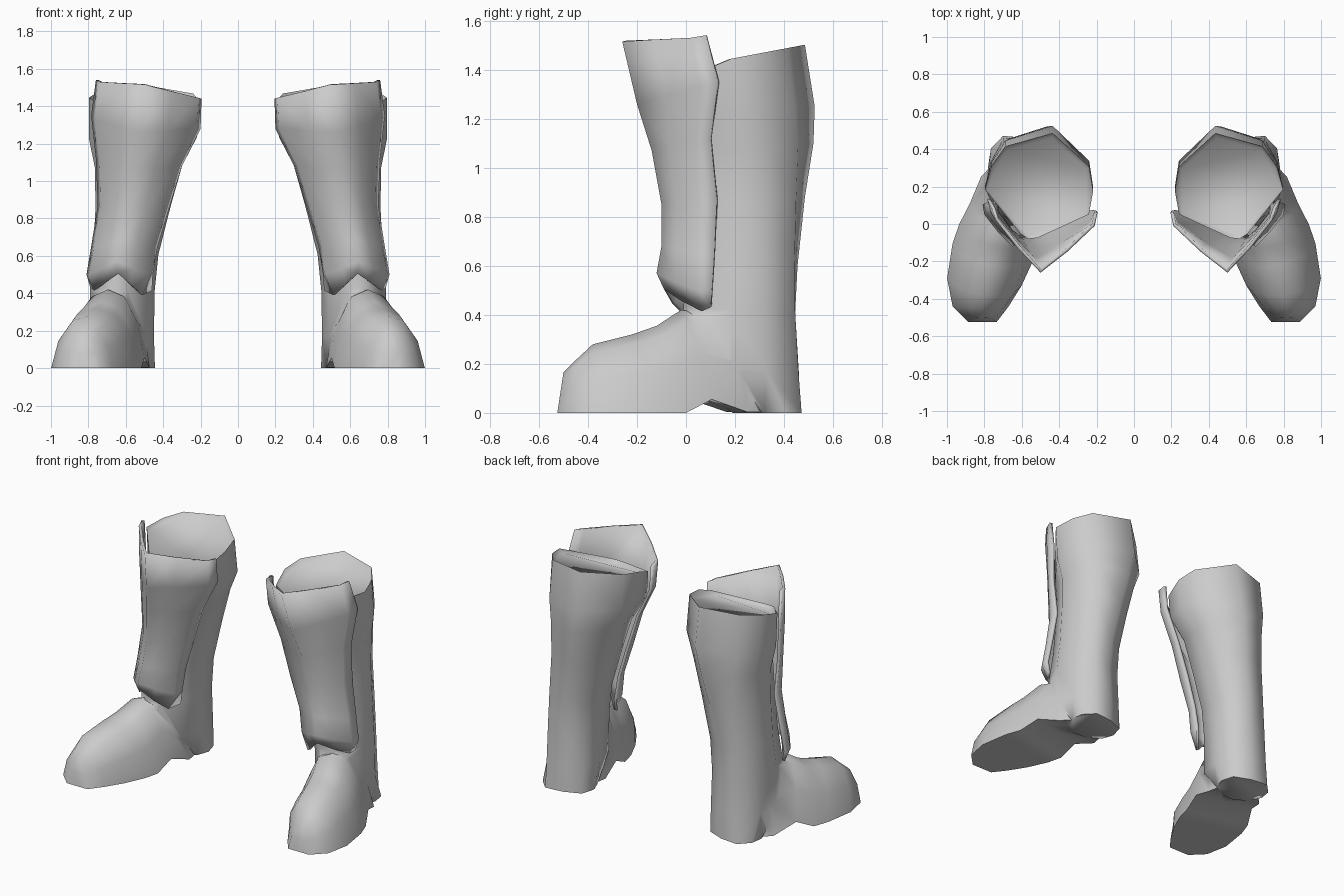
import bpy, bmesh, math
from mathutils import Vector

if "Cube" in bpy.data.objects:
    bpy.data.objects.remove(bpy.data.objects["Cube"])

grey = bpy.data.materials.new("plain_grey")
grey.diffuse_color = (0.6, 0.6, 0.6, 1)
grey.use_nodes = True
grey.node_tree.nodes["Principled BSDF"].inputs["Base Color"].default_value = grey.diffuse_color

# half sections from front to back: (position along front-back line, sideways share of the width)
CALF = [(0, 0), (0.03, 0.16), (0.35, 0.97), (0.57, 0.95), (0.78, 0.78), (1, 0)]
HEEL = [(0, 0), (0.08, 0.45), (0.35, 0.95), (0.65, 1), (0.94, 0.72), (1, 0)]
FOOT = [(0, 0), (0.10, 0.45), (0.48, 0.82), (1, 1), (1, 0.5), (1, 0)]


def section(front, back, width, k=0, tilt=0.24, a=CALF, b=HEEL):
    """Closed loop between a front and a back point; k blends half section a into b."""
    f, r = Vector(front), Vector(back)
    side = Vector((1, tilt, 0)).normalized() * width
    half = [(p[0] * (1 - k) + q[0] * k, p[1] * (1 - k) + q[1] * k) for p, q in zip(a, b)]
    loop = [f.lerp(r, s) + side * w for s, w in half]
    loop += [f.lerp(r, s) - side * w for s, w in half[-2:0:-1]]
    return loop


def skin(name, rows, closed, mirror):
    """Join rows of points into a surface, optionally mirrored to the other side."""
    bm = bmesh.new()
    sx = -1 if mirror else 1
    grid = [[bm.verts.new((p[0] * sx, p[1], p[2])) for p in r] for r in rows]
    n = len(grid[0])
    for a, b in zip(grid, grid[1:]):
        for i in range(n if closed else n - 1):
            j = (i + 1) % n
            bm.faces.new((a[i], a[j], b[j], b[i]))
    if closed:
        bm.faces.new(grid[0])
        bm.faces.new(grid[-1])
    bmesh.ops.recalc_face_normals(bm, faces=bm.faces)
    if not closed:                     # outside of the guard looks forward
        if sum(f.normal.y for f in bm.faces) > 0:
            bmesh.ops.reverse_faces(bm, faces=bm.faces)
    me = bpy.data.meshes.new(name)
    bm.to_mesh(me)
    bm.free()
    me.materials.append(grey)
    ob = bpy.data.objects.new(name, me)
    bpy.context.collection.objects.link(ob)
    return ob


def smooth(ob, angle):
    bpy.context.view_layer.objects.active = ob
    ob.select_set(True)
    bpy.ops.object.shade_smooth_by_angle(angle=math.radians(angle))
    ob.select_set(False)


# Leg: sections from the calf down to the heel
leg = [section(*r) for r in [
    ((.565, -.065, 1.36), (.44, .46, 1.47), .28),
    ((.565, -.08, 1.37), (.435, .485, 1.50), .295),
    ((.565, -.08, 1.22), (.435, .525, 1.25), .295),
    ((.585, -.04, 1.06), (.47, .52, 1.10), .235, .2),
    ((.61, -.02, .85), (.51, .485, .88), .20, .5),
    ((.645, .00, .62), (.56, .455, .60), .172, .8),
    ((.67, -.01, .43), (.575, .445, .40), .167, 1),
    ((.68, -.03, .17), (.575, .46, .17), .167, 1),
    ((.65, .19, 0), (.58, .46, 0), .165, 1),
]]
# top rim: gentle rise to the back, steeper drop at the front, sunk cap inside
for row, sink in ((leg[0], .025), (leg[1], 0)):
    for p in row:
        p.z = 1.44 - sink + (p.y - .16) * (.19 if p.y > .16 else .45)

# Foot: sections from inside the heel out to the toe
foot = [section(*r, a=FOOT, b=FOOT) for r in [
    ((.60, .34, .30), (.60, .36, .003), .10, 0),
    ((.645, .14, .40), (.645, .21, .003), .178, 0),
    ((.695, -.02, .42), (.69, .06, .055), .195, 0),
    ((.735, -.12, .355), (.725, -.05, .0), .215, 0),
    ((.765, -.22, .32), (.755, -.15, 0), .220, 0, .22),
    ((.795, -.38, .28), (.80, -.31, 0), .20, 0, .10),
    ((.815, -.45, .215), (.82, -.44, 0), .15, 0, 0),
    ((.815, -.50, .165), (.81, -.525, 0), .075, 0, 0),
]]

# Shin guard: inner edge, inner corner, ridge, outer corner, outer edge for each height
guard = [
    [(.195, .06, 1.44), (.21, -.01, 1.445), (.50, -.26, 1.515), (.74, .02, 1.53), (.76, .08, 1.54)],
    [(.20, .07, 1.28), (.22, .00, 1.28), (.53, -.20, 1.26), (.765, .06, 1.33), (.785, .13, 1.35)],
    [(.30, .06, 1.08), (.32, -.01, 1.08), (.57, -.14, 1.07), (.74, .04, 1.11), (.76, .10, 1.12)],
    [(.37, .07, .85), (.39, -.01, .85), (.60, -.10, .85), (.735, .05, .87), (.75, .125, .87)],
    [(.43, .07, .65), (.45, .00, .65), (.63, -.10, .68), (.77, .05, .65), (.785, .115, .65)],
    [(.455, .07, .50), (.465, .00, .50), (.65, -.12, .57), (.80, .05, .50), (.81, .105, .50)],
    [(.46, .06, .415), (.51, .00, .39), (.64, -.09, .505), (.77, .065, .415), (.79, .10, .43)],
]
# a slightly rounded point between each corner and the ridge
for row in guard:
    for at in (2, 4):
        a, b = Vector(row[at - 1]), Vector(row[at])
        row.insert(at, a.lerp(b, 0.5) + Vector((0, -0.012, 0)))

for side, mirror in (("right", False), ("left", True)):
    boot = skin(side + "_boot", leg, True, mirror)
    toe = skin(side + "_foot", foot, True, mirror)
    join = boot.modifiers.new("join_foot", 'BOOLEAN')
    join.operation = 'UNION'
    join.solver = 'EXACT'
    join.object = toe
    bpy.context.view_layer.objects.active = boot
    bpy.ops.object.modifier_apply(modifier=join.name)
    bpy.data.objects.remove(toe)
    smooth(boot, 75)
    plate = skin(side + "_shin_guard", guard, False, mirror)
    smooth(plate, 100)
    thick = plate.modifiers.new("thickness", 'SOLIDIFY')
    thick.thickness = 0.018
    thick.offset = -1
